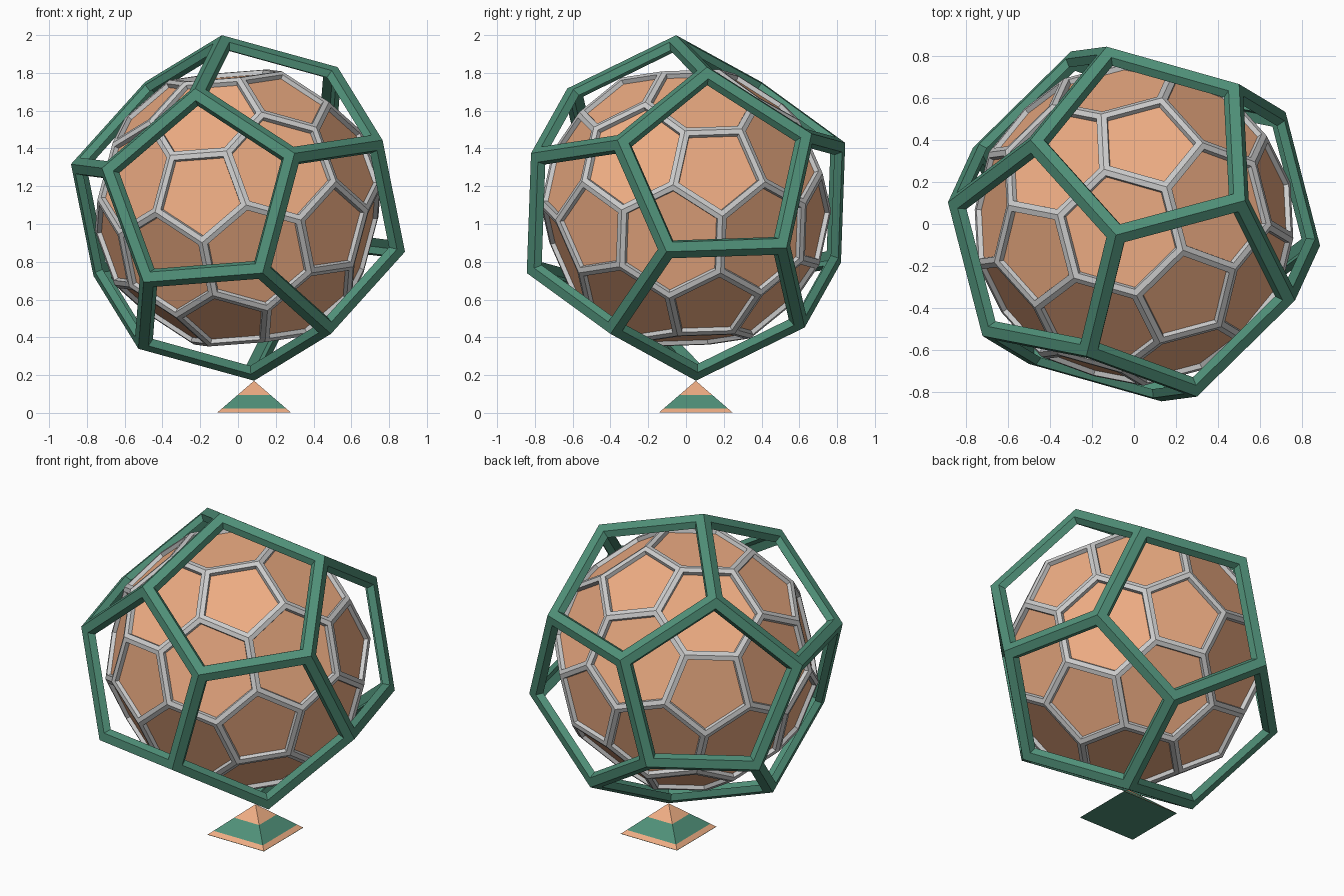
import bpy, bmesh
from math import sqrt
from itertools import product
from mathutils import Vector, Matrix

if "Cube" in bpy.data.objects:
    bpy.data.objects.remove(bpy.data.objects["Cube"])

PHI = (1 + sqrt(5)) / 2
CENTRE = Vector((0, 0, 1.085))

# Tilt of the solids: the vectors are their two-fold axes
ax = Vector((0.598, 0.452, 0.663)).normalized()
ay = Vector((-0.801, 0.292, 0.522))
az = ax.cross(ay).normalized()
TILT = Matrix((ax, az.cross(ax), az)).transposed()


def material(name, rgb):
    m = bpy.data.materials.new(name)
    m.diffuse_color = (*rgb, 1)
    m.use_nodes = True
    m.node_tree.nodes["Principled BSDF"].inputs["Base Color"].default_value = m.diffuse_color
    return m


ORANGE = material("orange", (0.86, 0.42, 0.23))
GREEN = material("green", (0.08, 0.28, 0.19))


def finish(bm, name, mat=None):
    me = bpy.data.meshes.new(name)
    bm.to_mesh(me)
    bm.free()
    ob = bpy.data.objects.new(name, me)
    bpy.context.collection.objects.link(ob)
    if mat:
        me.materials.append(mat)
    return ob


def cyclic(a, b):
    """Corners (0, +-a, +-b) and their cyclic permutations."""
    out = []
    for s, t in product((1, -1), repeat=2):
        p = (0, s * a, t * b)
        out += [Vector(p[i:] + p[:i]) for i in range(3)]
    return out


def solid(points, radius):
    """Convex solid with flat polygon faces, tilted, centred on the origin."""
    bm = bmesh.new()
    for p in points:
        bm.verts.new(TILT @ p.normalized() * radius)
    bmesh.ops.convex_hull(bm, input=bm.verts[:])
    bmesh.ops.dissolve_limit(bm, angle_limit=0.05, verts=bm.verts[:], edges=bm.edges[:])
    bmesh.ops.recalc_face_normals(bm, faces=bm.faces[:])
    return bm


def open_frame(src, name, width, inner, mat=None):
    """Hollow edge frame: flat rim on each face, walls running to the centre."""
    bm = bmesh.new()
    for f in src.faces:
        c = f.calc_center_median()
        co = [v.co.copy() for v in f.verts]
        apothem = ((co[0] + co[1]) / 2 - c).length
        inset = [c + (p - c) * (1 - width / apothem) for p in co]
        for i in range(len(co)):
            j = (i + 1) % len(co)
            a, b, p, q = co[i], co[j], inset[i], inset[j]
            for quad in ((a, b, q, p), (p, q, q * inner, p * inner),
                         (p * inner, q * inner, b * inner, a * inner)):
                bm.faces.new([bm.verts.new(v + CENTRE) for v in quad])
    src.free()
    bmesh.ops.remove_doubles(bm, verts=bm.verts[:], dist=1e-4)
    bmesh.ops.recalc_face_normals(bm, faces=bm.faces[:])
    return finish(bm, name, mat)


# Outer twelve-sided open frame
dodeca = [Vector(p) for p in product((1, -1), repeat=3)] + cyclic(1 / PHI, PHI)
open_frame(solid(dodeca, 0.92), "outer_frame", 0.052, 0.95, GREEN)

# Inner ball of pentagons and hexagons: an icosahedron with its corners cut
ico = cyclic(PHI, 1)
ball = [(2 * a + b) / 3 for a in ico for b in ico if 0.1 < (a - b).length < 2.1]
open_frame(solid(ball, 0.77), "ball_edges", 0.027, 0.955)
core = solid(ball, 0.77 * 0.968)
bmesh.ops.translate(core, verts=core.verts[:], vec=CENTRE)
finish(core, "ball_panels", ORANGE)

# Pyramid stand under the lowest corner of the frame
BASE, APEX = 0.197, 0.17


def stand_layer(name, z0, z1, mat):
    bm = bmesh.new()
    for z in (z0, z1):
        h = BASE * (1 - z / APEX)
        for s, t in ((-1, -1), (1, -1), (1, 1), (-1, 1)):
            bm.verts.new((0.085 + s * h, 0.052 + t * h, z))
    bmesh.ops.remove_doubles(bm, verts=bm.verts[:], dist=1e-5)
    bmesh.ops.convex_hull(bm, input=bm.verts[:])
    bmesh.ops.dissolve_limit(bm, angle_limit=0.02, verts=bm.verts[:], edges=bm.edges[:])
    finish(bm, name, mat)


stand_layer("stand_rim", 0.001, 0.022, ORANGE)
stand_layer("stand_body", 0.022, 0.095, GREEN)
stand_layer("stand_tip", 0.095, APEX, ORANGE)

# Green underside of the stand
bm = bmesh.new()
bmesh.ops.create_grid(bm, x_segments=1, y_segments=1, size=BASE,
                      matrix=Matrix.Translation((0.085, 0.052, 0)))
bmesh.ops.reverse_faces(bm, faces=bm.faces[:])
finish(bm, "stand_underside", GREEN)
